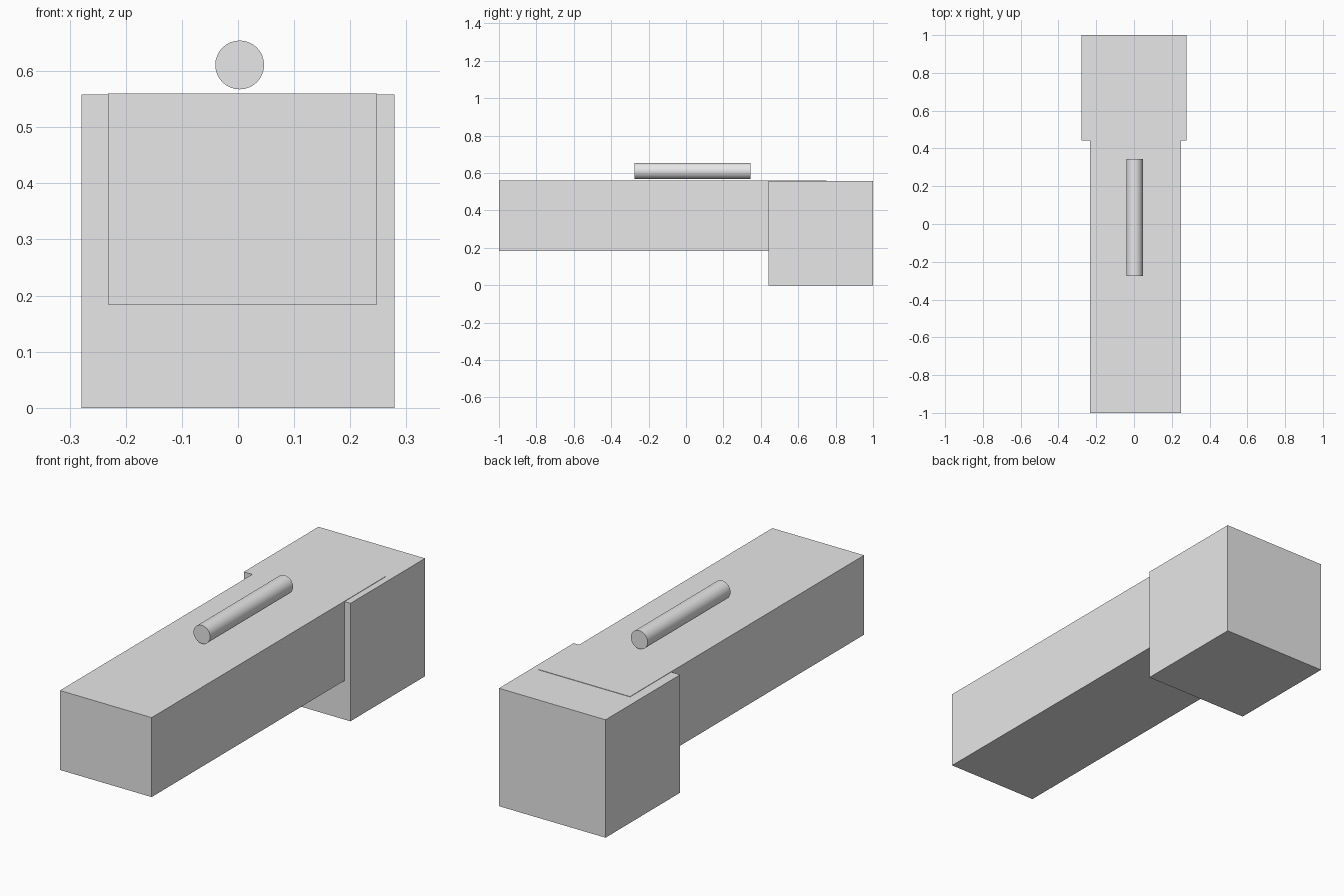
import bpy
import math

cube = bpy.data.objects.get("Cube")
if cube:
    bpy.data.objects.remove(cube, do_unlink=True)

# One plain grey for every part
grey = bpy.data.materials.new("plain grey")
grey.use_nodes = True
grey.diffuse_color = (0.8, 0.8, 0.8, 1)
grey.node_tree.nodes["Principled BSDF"].inputs["Base Color"].default_value = (0.8, 0.8, 0.8, 1)


def box(name, low, high):
    """Box between two opposite corners."""
    centre = [(a + b) / 2 for a, b in zip(low, high)]
    bpy.ops.mesh.primitive_cube_add(size=1, location=centre)
    obj = bpy.context.object
    obj.name = name
    obj.scale = [b - a for a, b in zip(low, high)]
    bpy.ops.object.transform_apply(location=False, rotation=False, scale=True)
    obj.data.materials.append(grey)
    return obj


# Rear block and the long beam sunk into it, its top just proud of the block
box("rear_block", (-0.279, 0.442, 0), (0.279, 1, 0.558))
box("long_beam", (-0.232, -1, 0.184), (0.248, 0.75, 0.56))

# Round rod floating above the beam
front, back = -0.275, 0.345
bpy.ops.mesh.primitive_cylinder_add(
    vertices=32, radius=0.0435, depth=back - front,
    location=(0.003, (front + back) / 2, 0.611), rotation=(math.pi / 2, 0, 0))
rod = bpy.context.object
rod.name = "top_rod"
rod.data.materials.append(grey)
bpy.ops.object.shade_smooth_by_angle(angle=math.radians(30))
